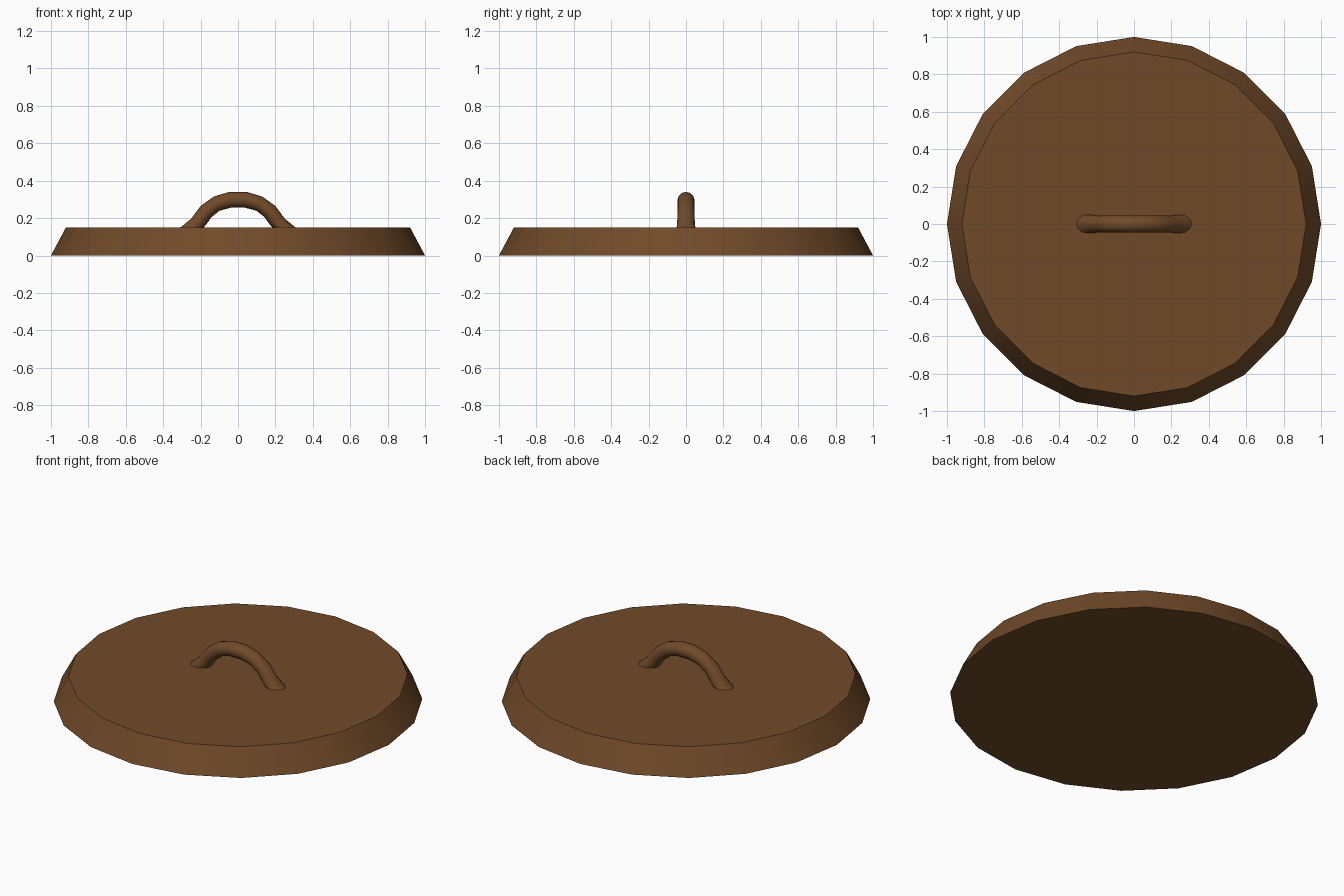
import bpy, bmesh, math

cube = bpy.data.objects.get("Cube")
if cube:
    bpy.data.objects.remove(cube, do_unlink=True)

BROWN = (0.165, 0.068, 0.022, 1)
wood = bpy.data.materials.new("brown_wood")
wood.use_nodes = True
wood.diffuse_color = BROWN
bsdf = wood.node_tree.nodes["Principled BSDF"]
bsdf.inputs["Base Color"].default_value = BROWN
bsdf.inputs["Roughness"].default_value = 0.8


def finish(name, bm, angle):
    """Turn a bmesh into a smooth shaded object with sharp edges kept."""
    bmesh.ops.recalc_face_normals(bm, faces=bm.faces)
    mesh = bpy.data.meshes.new(name)
    bm.to_mesh(mesh)
    bm.free()
    mesh.materials.append(wood)
    obj = bpy.data.objects.new(name, mesh)
    bpy.context.collection.objects.link(obj)
    bpy.ops.object.select_all(action="DESELECT")
    obj.select_set(True)
    bpy.context.view_layer.objects.active = obj
    bpy.ops.object.shade_smooth_by_angle(angle=math.radians(angle))
    return obj


def loft(rings):
    """Skin a list of equal rings of points and cap both ends."""
    bm = bmesh.new()
    loops = [[bm.verts.new(p) for p in ring] for ring in rings]
    n = len(loops[0])
    for a, b in zip(loops, loops[1:]):
        for i in range(n):
            j = (i + 1) % n
            bm.faces.new((a[i], a[j], b[j], b[i]))
    bm.faces.new(loops[0])
    bm.faces.new(loops[-1])
    return bm


def turns(sides):
    return [2 * math.pi * i / sides for i in range(sides)]


# Lid: a shallow tapered disc
LID_TOP = 0.15
lid = loft([[(r * math.cos(a), r * math.sin(a), z) for a in turns(20)]
            for r, z in ((1.0, 0), (0.92, LID_TOP))])
finish("lid", lid, 30)

# Handle: an arched tube with flared feet
# each station: outer x, outer z, inner x, inner z, half width
half = [
    (0.31, 0.148, 0.185, 0.148, 0.05),
    (0.25, 0.197, 0.165, 0.172, 0.047),
    (0.20, 0.265, 0.142, 0.205, 0.045),
    (0.13, 0.315, 0.10, 0.239, 0.045),
    (0.047, 0.34, 0.037, 0.256, 0.045),
]
stations = half + [(-ox, oz, -ix, iz, w) for ox, oz, ix, iz, w in reversed(half)]
rings = []
for ox, oz, ix, iz, w in stations:
    cx, cz = (ox + ix) / 2, (oz + iz) / 2
    dx, dz = (ox - ix) / 2, (oz - iz) / 2
    rings.append([(cx + dx * math.cos(a), w * math.sin(a), cz + dz * math.cos(a))
                  for a in turns(12)])
finish("handle", loft(rings), 60)
